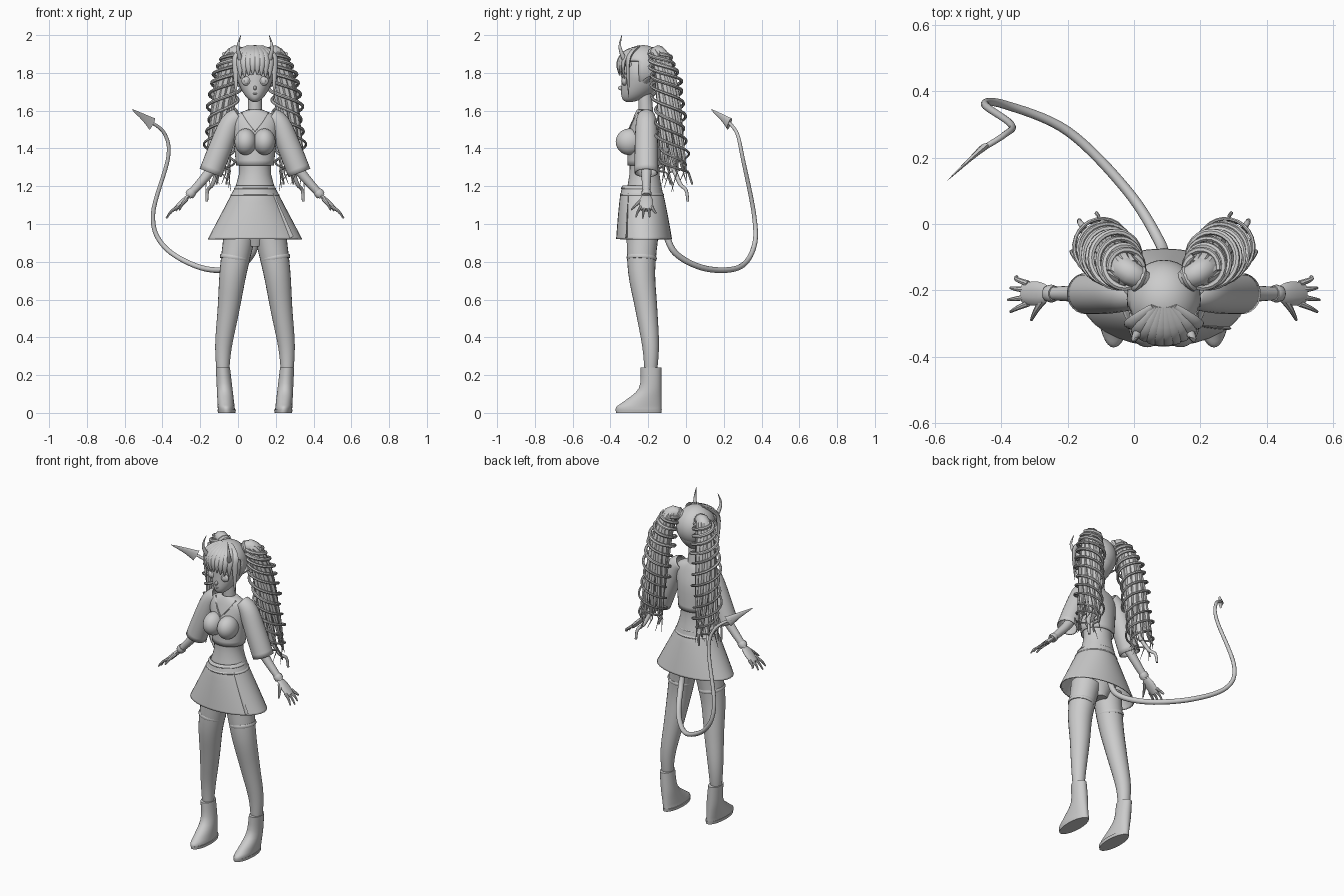
import bpy
import bmesh
import math
from mathutils import Vector, Matrix

cube = bpy.data.objects.get("Cube")
if cube:
    bpy.data.objects.remove(cube, do_unlink=True)

CENTRE = .09       # the body stands beside the tail, off the origin
AXIS_X, AXIS_Y = Vector((1, 0, 0)), Vector((0, 1, 0))
GREY = (.6, .6, .6, 1)
parts = []

clay = bpy.data.materials.new("plain grey clay")
clay.use_nodes = True
clay.diffuse_color = GREY
clay.node_tree.nodes["Principled BSDF"].inputs["Base Color"].default_value = GREY


def finish(name, bm):
    bmesh.ops.recalc_face_normals(bm, faces=bm.faces)
    mesh = bpy.data.meshes.new(name)
    bm.to_mesh(mesh)
    bm.free()
    mesh.materials.append(clay)
    obj = bpy.data.objects.new(name, mesh)
    bpy.context.collection.objects.link(obj)
    parts.append(obj)
    return obj


def spline(points, steps):
    """Smooth curve through points of any dimension."""
    rows = [Vector(p) for p in (points[0], *points, points[-1])]
    curve = []
    for before, start, end, after in zip(rows, rows[1:], rows[2:], rows[3:]):
        leave, arrive = (end - before) / 2, (after - start) / 2
        for k in range(steps):
            t = k / steps
            ease = t * t * (3 - 2 * t)
            curve.append(start + (end - start) * ease + leave * t * (1 - t) ** 2 - arrive * t * t * (1 - t))
    return curve + [rows[-1]]


def skin(name, rings, cap):
    """Bridge a list of rings of points into one surface."""
    bm = bmesh.new()
    loops = [[bm.verts.new(point) for point in ring] for ring in rings]
    for low, high in zip(loops, loops[1:]):
        for k in range(len(low)):
            bm.faces.new((low[k - 1], low[k], high[k], high[k - 1]))
    if cap:
        bm.faces.new(loops[0])
        bm.faces.new(loops[-1])
    return finish(name, bm)


def oval(centre, along, across, sides):
    angles = [math.tau * k / sides for k in range(sides)]
    return [centre + along * math.cos(a) + across * math.sin(a) for a in angles]


def tube(name, path, start, end=None, swell=0, flat=1, ref=AXIS_Y, sides=10, steps=4, cap=True):
    """Tapering tube, wide along ref and flattened across it."""
    curve = spline(path, steps)
    end = start if end is None else end
    last = len(curve) - 1
    side, rings = Vector(ref), []
    for i, centre in enumerate(curve):
        t = i / last
        tangent = (curve[min(i + 1, last)] - curve[max(i - 1, 0)]).normalized()
        side = (side - tangent * side.dot(tangent)).normalized()
        radius = start + (end - start) * t + swell * math.sin(math.pi * t)
        rings.append(oval(centre, side * radius, tangent.cross(side) * radius * flat, sides))
    return skin(name, rings, cap)


def stack(name, rows, cap=True):
    """Level ovals, each row being x, y, z, half width, half depth."""
    rings = [oval(Vector(row[:3]), AXIS_X * row[3], AXIS_Y * row[4], 32) for row in spline(rows, 4)]
    return skin(name, rings, cap)


def ball(name, place, radii):
    bm = bmesh.new()
    matrix = Matrix.Translation(place[0]) @ Matrix.Diagonal((*radii, 1))
    bmesh.ops.create_uvsphere(bm, u_segments=32, v_segments=20, radius=1, matrix=matrix)
    return finish(name, bm)


def both(make, name, rows, *args, **options):
    """Build a part on each side; x is measured outward from the body centre."""
    return [make(side + "_" + name, [(CENTRE + sign * x, *rest) for x, *rest in rows], *args, **options)
            for side, sign in (("right", -1), ("left", 1))]


def thicken(obj):
    obj.modifiers.new("thickness", "SOLIDIFY").thickness = .006


def body(rows):
    return [(CENTRE, -.22, *row) for row in rows]


# Head narrowed and pushed forward towards the chin, with neck and features
head = ball("head", [(CENTRE, -.23, 1.79)], (.1, .11, .145))
for vert in head.data.vertices:
    depth = max(0, (1.79 - vert.co.z) / .145)
    vert.co.x += (CENTRE - vert.co.x) * .25 * depth
    vert.co.y -= .07 * depth ** 2
tube("neck", [(CENTRE, -.21, 1.56), (CENTRE, -.22, 1.72)], .04, .034, sides=20)
ball("nose", [(CENTRE, -.345, 1.72)], (.008, .016, .012))
ball("mouth", [(CENTRE, -.335, 1.69)], (.018, .01, .005))
both(ball, "eye", [(.046, -.326, 1.757)], (.026, .014, .024))
both(ball, "pupil", [(.046, -.336, 1.757)], (.012, .007, .016))
both(tube, "brow", [(.02, -.342, 1.79), (.05, -.333, 1.8), (.08, -.31, 1.79)], .002, swell=.002, sides=6)
both(tube, "ear", [(.08, -.215, 1.75), (.11, -.2, 1.77), (.14, -.17, 1.79)], .022, .001, flat=.4)
both(tube, "horn", [(.06, -.3, 1.84), (.08, -.33, 1.88), (.09, -.35, 1.94), (.075, -.34, 2)], .02, .001)

# Hair cap open at the face
cap = ball("hair_cap", [(CENTRE, -.228, 1.825)], (.112, .12, .122))
bm = bmesh.new()
bm.from_mesh(cap.data)
face_side = [f for f in bm.faces if f.calc_center_median().z < 1.87 and f.calc_center_median().y < -.25]
bmesh.ops.delete(bm, geom=face_side, context="FACES")
bm.to_mesh(cap.data)
bm.free()
thicken(cap)

# Fringe locks fanned from the crown, the outer one framing the cheek
for i in range(5):
    out = .012 + .023 * i
    bulge = .13 * math.sqrt(1 - (out / .13) ** 2)
    tip = 1.67 if i == 4 else 1.79 - .007 * i
    both(tube, "fringe", [(out * .3, -.25, 1.94), (out * .8, -.235 - bulge * .7, 1.905),
                          (out, -.23 - bulge, 1.85), (out * .95, -.225 - bulge, tip)],
         .012, .001, swell=.016, flat=.5, ref=AXIS_X, sides=8)

# Torso, bust and crop top
stack("midriff", body([(1.36, .095, .08), (1.26, .086, .08), (1.05, .14, .11), (.88, .05, .06)]))
thicken(stack("crop_top", body([(1.31, .1, .09), (1.46, .115, .085), (1.56, .12, .06), (1.605, .04, .04)]),
              cap=False))
both(ball, "bust", [(.05, -.3, 1.435)], (.058, .072, .07))
both(tube, "neckline", [(.07, -.25, 1.59), (.04, -.285, 1.54), (0, -.305, 1.49)], .004, sides=6)


# Skirt flaring from waist to hem, with trims and a pleat
def skirt_ring(t, grow=0):
    return (CENTRE, -.236 + .014 * t, 1.205 - .285 * t, .1 + .15 * t + grow, .1 + .048 * t ** .7 + grow)


thicken(stack("skirt", [skirt_ring(k / 5) for k in range(6)], cap=False))
for t in (.03, .15):
    stack("waistband_trim", [skirt_ring(t), skirt_ring(t + .02, .003), skirt_ring(t + .04)], cap=False)
pleat = []
for t in (.15, .5, .97):
    x, y, z, wide, deep = skirt_ring(t)
    pleat.append((x + wide * .78, y - deep * .63, z))
tube("skirt_pleat", pleat, .003, .014, flat=.4, ref=AXIS_X, sides=6)

# Sleeves, forearms and cuffs
for sleeve in both(tube, "sleeve", [(.085, -.21, 1.57), (.13, -.21, 1.53), (.18, -.21, 1.41), (.235, -.21, 1.27)],
                   .045, .062, swell=.006, sides=24, cap=False):
    thicken(sleeve)
both(tube, "forearm", [(.17, -.21, 1.42), (.23, -.21, 1.29), (.355, -.21, 1.145)], .038, .018, sides=16)
both(tube, "cuff", [(.33, -.21, 1.174), (.35, -.21, 1.15)], .024, swell=.003)

# Hands with splayed fingers
both(tube, "palm", [(.345, -.21, 1.155), (.38, -.21, 1.12), (.425, -.21, 1.075)], .018, .03, swell=.012, flat=.4)
for i in range(4):
    y, reach = -.18 - .02 * i, .47 - .007 * abs(i - 2) ** 2
    spread = .023 - .016 * i
    both(tube, "finger", [(.41, y, 1.09), (.445, y + spread * .6, 1.065), (reach, y + spread, 1.5 - reach)],
         .01, .004, sides=8)
both(tube, "thumb", [(.365, -.23, 1.13), (.385, -.26, 1.105), (.4, -.29, 1.075)], .013, .004, sides=8)

# Legs and stocking tops
both(tube, "leg", [(.08, -.23, .95), (.115, -.235, .75), (.14, -.21, .55), (.167, -.187, .35), (.17, -.187, .2)],
     .086, .03, ref=AXIS_X, sides=24)
both(tube, "stocking_top", [(.105, -.234, .83), (.108, -.235, .81)], .077, swell=.003, sides=24)

# Wedge boots with an upright heel and a toe that lengthens downward
boot = []
for z, toe in ((.24, -.24), (.13, -.25), (.06, -.33), (.03, -.37), (0, -.37)):
    boot.append((.15 + z / 12, (toe - .13) / 2, z, .046 - z / 28, (-.13 - toe) / 2))
both(stack, "boot", boot)
x, y, z, wide, deep = boot[-1]
both(stack, "boot_sole", [(x, y, z, wide, deep), (x, y, .018, wide + .003, deep + .002)])

# Pigtails: an arched core and its hair tie
core = [(.06, -.17, 1.89), (.115, -.14, 1.9), (.152, -.105, 1.75), (.18, -.08, 1.5), (.195, -.06, 1.27)]
both(tube, "pigtail_core", core, .03, .012, swell=.022)
both(tube, "hair_tie", [(.066, -.17, 1.894), (.086, -.16, 1.9)], .032, swell=.01)

# Loose locks spreading round the core
for i in range(9):
    turn = math.tau * i / 9
    rows = []
    for k, point in enumerate(spline(core, 6)[5:]):
        swirl, spread = turn + k / 12, .024 + k / 500
        rows.append(point + Vector((math.cos(swirl), math.sin(swirl), 0)) * spread)
    rows.append(rows[-1] + Vector((math.cos(turn) * .03, math.sin(turn) * .03, -.04 - .02 * (i % 4))))
    both(tube, "pigtail_lock", rows, .02, .001, swell=.011, sides=7, steps=1)

# Curls spiralling down around the locks
guide = spline(core[1:], 16)
for i in range(3):
    rows = []
    for k, point in enumerate(guide):
        t = k / len(guide)
        angle = math.tau * (i / 3 + 4 * t)
        radius = .05 + .035 * min(1, 3 * t) - .012 * i * t
        rows.append(point + Vector((math.cos(angle), math.sin(angle), 0)) * radius)
    rows.append(rows[-1] + Vector((.01, .02, -.06)))
    both(tube, "pigtail_curl", rows, .012, .006, flat=.8, sides=7, steps=2)
both(tube, "pigtail_tip", [(.2, -.06, 1.28), (.225, -.03, 1.21), (.25, 0, 1.18), (.255, .01, 1.12)], .013, .007)

# Tail with a spade tip
tail = [(CENTRE, -.12, 1), (.08, -.06, .85), (-.02, .1, .765), (-.2, .28, .77), (-.39, .36, .88),
        (-.45, .36, 1.05), (-.37, .3, 1.35), (-.39, .27, 1.48), (-.47, .22, 1.545)]
tube("tail", tail, .018, .008, sides=12, steps=8)
tube("tail_spade", [(-.455, .23, 1.53), (-.5, .19, 1.565), (-.562, .132, 1.607)], .036, .001,
     flat=.3, ref=(.4, .3, .9))

# Smooth shading with crisp edges
bpy.ops.object.select_all(action="DESELECT")
for obj in parts:
    obj.select_set(True)
bpy.context.view_layer.objects.active = parts[0]
bpy.ops.object.shade_smooth_by_angle(angle=math.radians(40))
